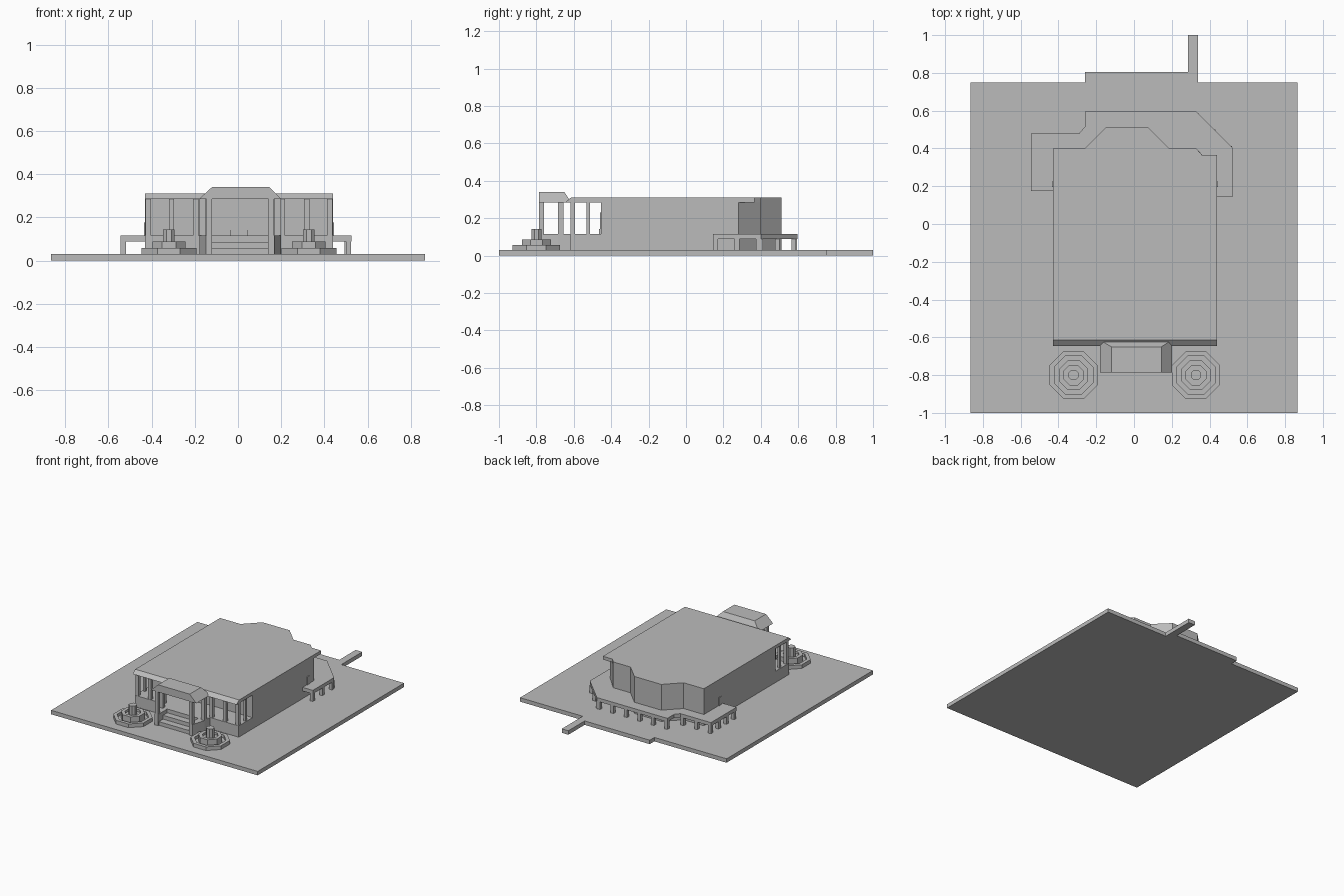
import bpy, bmesh, math
from mathutils import Vector

cube = bpy.data.objects.get("Cube")
if cube:
    bpy.data.objects.remove(cube, do_unlink=True)

stone = bpy.data.materials.new("plain_grey")
stone.use_nodes = True
GREY = (0.5, 0.5, 0.5, 1)
stone.diffuse_color = GREY
stone.node_tree.nodes["Principled BSDF"].inputs["Base Color"].default_value = GREY


def finish(name, bm):
    bmesh.ops.recalc_face_normals(bm, faces=bm.faces)
    mesh = bpy.data.meshes.new(name)
    bm.to_mesh(mesh)
    bm.free()
    mesh.materials.append(stone)
    obj = bpy.data.objects.new(name, mesh)
    bpy.context.collection.objects.link(obj)
    return obj


def slab(name, outline, z0, z1, reshape=None):
    """Extrude a plan outline upwards; reshape may move the top vertices."""
    bm = bmesh.new()
    face = bm.faces.new([bm.verts.new((x, y, z0)) for x, y in outline])
    out = bmesh.ops.extrude_face_region(bm, geom=[face])
    for v in out["geom"]:
        if isinstance(v, bmesh.types.BMVert):
            v.co.z = z1
            if reshape:
                reshape(v.co)
    return finish(name, bm)


def box(name, x0, x1, y0, y1, z0, z1, reshape=None):
    return slab(name, [(x0, y0), (x1, y0), (x1, y1), (x0, y1)], z0, z1, reshape)


def post(name, x, y, z0, z1, w=0.025):
    h = w / 2
    return box(name, x - h, x + h, y - h, y + h, z0, z1)


GROUND, FLOOR, EAVE, ROOF = 0.03, 0.115, 0.285, 0.31
LEFT, RIGHT = 0.44, -0.43
MID = 0.01

# Ground plate with the rear step and walkway
slab("ground", [(-0.865, -1), (0.865, -1), (0.865, 0.75), (0.34, 0.75), (0.34, 1),
                (0.285, 1), (0.285, 0.805), (-0.26, 0.805), (-0.26, 0.75),
                (-0.865, 0.75)], 0, GROUND)

# Main house walls with the rear bay
bay = [(0.185, 0.4), (0.075, 0.51), (-0.15, 0.51), (-0.26, 0.4), (RIGHT, 0.4)]
slab("house_walls", [(RIGHT, -0.455), (LEFT, -0.455), (LEFT, 0.28), (0.33, 0.4)] + bay,
     GROUND, EAVE)


# Roof, bevelled along the front eave
def slope_front(co):
    if co.y < -0.6:
        co.y = -0.615


slab("main_roof", [(RIGHT, -0.645), (LEFT, -0.645), (LEFT, 0.365), (0.36, 0.365),
                   (0.33, 0.4)] + bay, EAVE, ROOF, slope_front)

# Veranda base and posts
box("veranda_base", RIGHT, LEFT, -0.62, -0.455, GROUND, FLOOR)
for side in (-1, 1):
    for i, offset in enumerate((0.42, 0.313, 0.2)):
        post(f"veranda_post_{side}_{i}", MID - 0.005 + side * offset, -0.605, FLOOR, EAVE)
    post(f"veranda_side_post_{side}", MID - 0.005 + side * 0.42, -0.522, FLOOR, EAVE, 0.018)


# Porch roof with sloping sides and back
def hip(co):
    co.x = 0.145 if co.x > MID else -0.12
    if co.y > -0.7:
        co.y = -0.65


box("porch_roof", -0.18, 0.2, -0.785, -0.615, EAVE, 0.34, hip)

# Porch side walls and posts
for side in (-1, 1):
    slab(f"porch_wall_{side}",
         [(MID + side * a, b) for a, b in
          ((0.13, -0.785), (0.158, -0.785), (0.188, -0.685), (0.188, -0.62), (0.13, -0.62))],
         GROUND, FLOOR)
    post(f"porch_front_post_{side}", MID + side * 0.144, -0.773, FLOOR, EAVE)
    post(f"porch_rear_post_{side}", MID + side * 0.174, -0.67, FLOOR, EAVE, 0.028)

# Front steps
for i in range(3):
    box(f"step_{i}", -0.12, 0.14, -0.775 + i * 0.05, -0.62, GROUND, 0.0575 + i * 0.02875)

# Front door with threshold
box("front_door", -0.035, 0.047, -0.46, -0.455, FLOOR, 0.23)
box("door_threshold", -0.035, 0.047, -0.464, -0.455, FLOOR, 0.142)

# Side doors opening onto the deck
for name, x0, x1 in (("left_door", LEFT, LEFT + 0.005), ("right_door", RIGHT - 0.005, RIGHT)):
    box(name, x0, x1, 0.195, 0.225, FLOOR, 0.176)

# Raised deck wrapping the back of the house
deck = [(0.42, 0.145), (0.525, 0.145), (0.525, 0.4), (0.33, 0.595), (-0.26, 0.595),
        (-0.26, 0.515), (-0.29, 0.48), (-0.545, 0.48), (-0.545, 0.175), (-0.41, 0.175)]
slab("rear_deck", deck, 0.088, FLOOR)

# Deck legs spaced evenly along the outer edges
INSET = 0.0135
runs = [((0.525, 0.145), (0.525, 0.4)), ((0.525, 0.4), (0.33, 0.595)),
        ((0.33, 0.595), (-0.26, 0.595)), ((-0.29, 0.48), (-0.545, 0.48)),
        ((-0.545, 0.48), (-0.545, 0.175))]
for r, (a, b) in enumerate(runs):
    a, b = Vector(a), Vector(b)
    along = (b - a).normalized()
    inward = Vector((-along.y, along.x))
    length = (b - a).length - 2 * INSET
    count = max(1, round(length / 0.11))
    for i in range(count + 1):
        p = a + along * (INSET + length * i / count) + inward * INSET
        post(f"deck_leg_{r}_{i}", p.x, p.y, GROUND, 0.088)

# Octagonal fountains: rim, trough, inner tier and column
profile = [(0.127, 0.03), (0.127, 0.058), (0.102, 0.058), (0.102, 0.035), (0.077, 0.035),
           (0.077, 0.087), (0.052, 0.087), (0.052, 0.07), (0.027, 0.07), (0.027, 0.143)]


def fountain(name, cx, cy):
    bm = bmesh.new()
    rings = []
    for apothem, z in profile:
        r = apothem / math.cos(math.pi / 8)
        rings.append([bm.verts.new((cx + r * math.cos((k + 0.5) * math.pi / 4),
                                    cy + r * math.sin((k + 0.5) * math.pi / 4), z))
                      for k in range(8)])
    for low, high in zip(rings, rings[1:]):
        for k in range(8):
            n = (k + 1) % 8
            bm.faces.new((low[k], low[n], high[n], high[k]))
    bm.faces.new(rings[-1])
    bm.faces.new(rings[0][::-1])
    finish(name, bm)


fountain("left_fountain", 0.328, -0.8)
fountain("right_fountain", -0.32, -0.8)
